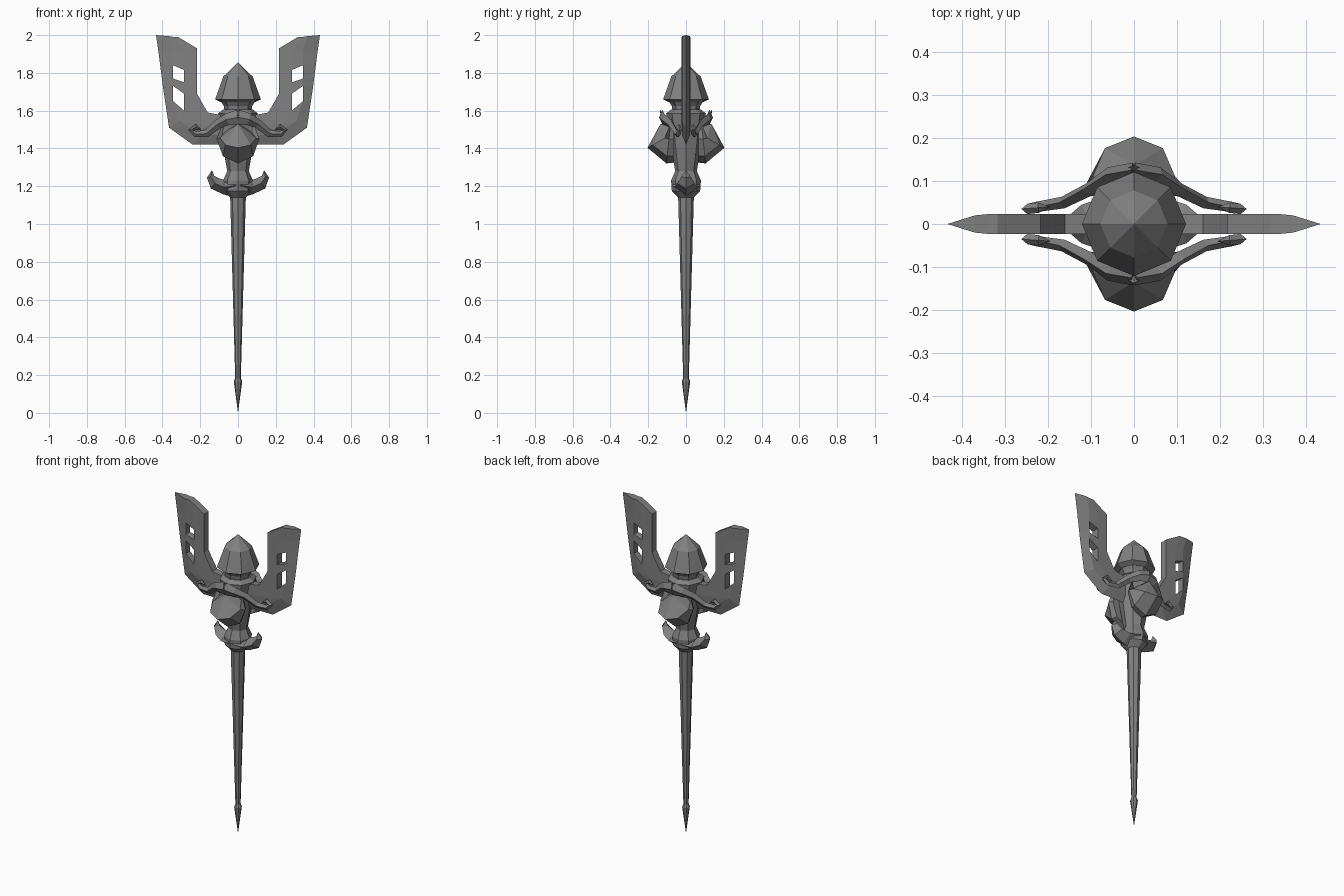
import bpy
import bmesh
from math import cos, sin, pi
from mathutils import Vector

cube = bpy.data.objects.get("Cube")
if cube:
    bpy.data.objects.remove(cube, do_unlink=True)

# Single stone-grey material
GREY = (0.22, 0.22, 0.22, 1)
stone = bpy.data.materials.new("stone grey")
stone.use_nodes = True
stone.diffuse_color = GREY
stone.node_tree.nodes["Principled BSDF"].inputs["Base Color"].default_value = GREY


def finish(name, bm, mirror=""):
    """Clean up the mesh, make the object and mirror it over the given axes."""
    bmesh.ops.remove_doubles(bm, verts=bm.verts[:], dist=0.0001)
    bmesh.ops.recalc_face_normals(bm, faces=bm.faces[:])
    mesh = bpy.data.meshes.new(name)
    bm.to_mesh(mesh)
    bm.free()
    mesh.materials.append(stone)
    obj = bpy.data.objects.new(name, mesh)
    bpy.context.collection.objects.link(obj)
    if mirror:
        mod = obj.modifiers.new("Mirror", "MIRROR")
        mod.use_axis = ("x" in mirror, "y" in mirror, False)
        mod.use_mirror_merge = False
    return obj


def loft(name, path, radii, sides=8, hint=(0, 1, 0), mirror=""):
    """Sweep an elliptical section along a path; radii are (across, along hint)."""
    bm = bmesh.new()
    points = [Vector(p) for p in path]
    rings = []
    for i, (p, (a, b)) in enumerate(zip(points, radii)):
        tangent = points[min(i + 1, len(points) - 1)] - points[max(i - 1, 0)]
        across = tangent.cross(Vector(hint)).normalized()
        up = tangent.cross(across).normalized()
        angles = [2 * pi * k / sides for k in range(sides)]
        rings.append([bm.verts.new(p + across * a * cos(t) + up * b * sin(t)) for t in angles])
    for low, high in zip(rings, rings[1:]):
        for k in range(sides):
            n = (k + 1) % sides
            bm.faces.new((low[k], low[n], high[n], high[k]))
    for ring, radius in ((rings[0], radii[0]), (rings[-1], radii[-1])):
        if max(radius) > 0:
            bm.faces.new(ring)
    return finish(name, bm, mirror)


def turned(name, profile, sides=8):
    """Faceted turned part from (radius, height) pairs."""
    return loft(name, [(0, 0, z) for r, z in profile], [(r, r) for r, z in profile], sides)


# Central staff parts
turned("shaft", [(0.014, 0.15), (0.042, 1.16)])
turned("shaft_tip", [(0, 0), (0.022, 0.165), (0.013, 0.19)])
turned("guard_core", [(0.035, 1.135), (0.075, 1.175), (0.079, 1.23), (0.055, 1.285)])
turned("body", [(0.055, 1.27), (0.066, 1.33), (0.08, 1.42), (0.092, 1.52), (0.105, 1.585), (0.08, 1.605)])
turned("neck", [(0.07, 1.59), (0.075, 1.625), (0.092, 1.65)])
turned("head", [(0.092, 1.645), (0.121, 1.66), (0.078, 1.78), (0, 1.855)])

# Upturned claws on either side of the guard
loft("guard_claw",
     [(0.01, 0, 1.205), (0.075, 0, 1.195), (0.122, 0, 1.215), (0.145, 0, 1.25), (0.138, 0, 1.285)],
     [(0.07, 0.078), (0.038, 0.06), (0.035, 0.045), (0.02, 0.025), (0, 0)],
     sides=4, mirror="x")

# Bulging round shields on front and back
loft("shield",
     [(0, -0.065, 1.45), (0, -0.09, 1.45), (0, -0.112, 1.455), (0, -0.135, 1.53)],
     [(0.1, 0.125), (0.113, 0.13), (0.095, 0.105), (0, 0)],
     hint=(0, 0, 1), mirror="y")

# Brow bands that sweep out into curled arms
loft("curled_arm",
     [(0, -0.125, 1.565), (0.055, -0.115, 1.555), (0.105, -0.08, 1.53), (0.165, -0.05, 1.48),
      (0.225, -0.04, 1.475), (0.248, -0.035, 1.497), (0.222, -0.038, 1.515), (0.195, -0.04, 1.5)],
     [(0.04, 0.018), (0.032, 0.018), (0.025, 0.016), (0.02, 0.014),
      (0.016, 0.012), (0.014, 0.012), (0.014, 0.012), (0, 0)],
     sides=4, mirror="xy")

# Small peak on each brow
loft("brow_peak",
     [(0, -0.115, 1.55), (0, -0.138, 1.605)], [(0.04, 0.018), (0, 0)],
     sides=4, mirror="y")

# Wing blades: rows run from the thick inner rim to the sharp outer edge
ROWS = [
    [(0.317, 1.99), (0.34, 1.99), (0.37, 1.995), (0.434, 2)],
    [(0.217, 1.93), (0.285, 1.91), (0.345, 1.92), (0.421, 1.91)],
    [(0.217, 1.81), (0.285, 1.815), (0.343, 1.84), (0.412, 1.84)],
    [(0.217, 1.75), (0.285, 1.75), (0.343, 1.77), (0.403, 1.77)],
    [(0.217, 1.69), (0.285, 1.69), (0.343, 1.73), (0.398, 1.73)],
    [(0.195, 1.65), (0.285, 1.6), (0.343, 1.65), (0.386, 1.65)],
    [(0.16, 1.59), (0.24, 1.53), (0.31, 1.545), (0.365, 1.51)],
    [(0.106, 1.58), (0.15, 1.52), (0.19, 1.47), (0.24, 1.42)],
    [(0.04, 1.58), (0.04, 1.52), (0.04, 1.47), (0.04, 1.42)],
]
THICKNESS = (0.023, 0.023, 0.02, 0)
WINDOWS = {(2, 1), (4, 1)}

bm = bmesh.new()
front, back = ([[bm.verts.new((x, side * t, z)) for (x, z), t in zip(row, THICKNESS)]
                for row in ROWS] for side in (-1, 1))
partner = {f: b for fr, br in zip(front, back) for f, b in zip(fr, br)}
for r in range(len(ROWS) - 1):
    for c in range(len(THICKNESS) - 1):
        if (r, c) not in WINDOWS:
            quad = (front[r][c], front[r][c + 1], front[r + 1][c + 1], front[r + 1][c])
            bm.faces.new(quad)
            bm.faces.new([partner[v] for v in reversed(quad)])
# Walls close the rim and the two windows; the outer edge welds shut
sharp = {row[-1] for row in front}
for edge in [e for e in bm.edges if e.is_boundary and e.verts[0] in partner]:
    a, b = edge.verts
    if not (a in sharp and b in sharp):
        bm.faces.new((a, b, partner[b], partner[a]))
finish("wing", bm, mirror="x")
